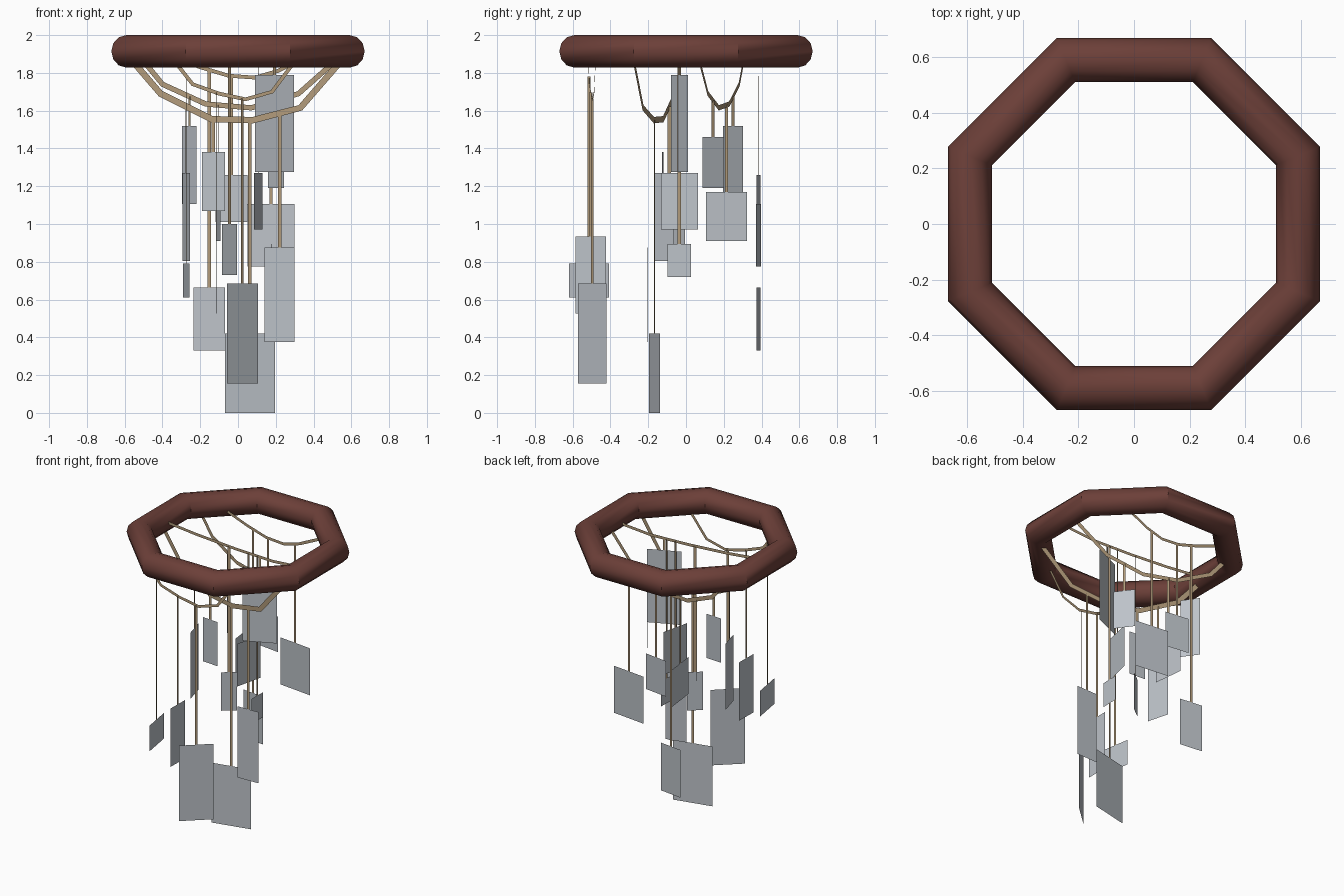
import bpy, math
from mathutils import Vector

if "Cube" in bpy.data.objects:
    bpy.data.objects.remove(bpy.data.objects["Cube"])


def material(name, rgb):
    m = bpy.data.materials.new(name)
    m.diffuse_color = (*rgb, 1)
    m.use_nodes = True
    m.node_tree.nodes["Principled BSDF"].inputs["Base Color"].default_value = m.diffuse_color
    return m


WOOD = material("red_brown_wood", (0.15, 0.05, 0.04))
CORD = material("tan_cord", (0.44, 0.325, 0.195))
GLASS = material("pale_grey_plate", (0.51, 0.545, 0.585))


def mesh_object(name, verts, faces, mat):
    me = bpy.data.meshes.new(name)
    me.from_pydata(verts, [], faces)
    me.materials.append(mat)
    ob = bpy.data.objects.new(name, me)
    bpy.context.collection.objects.link(ob)
    return ob


# Octagonal ring with a round section
verts, faces = [], []
N, M, R, r = 8, 12, 0.64, 0.086
for i in range(N):
    a = math.tau * (i + 0.5) / N
    for j in range(M):
        b = math.tau * j / M
        d = R + r * math.cos(b)
        verts.append((d * math.cos(a), d * math.sin(a), 1.914 + r * math.sin(b)))
        k, n = (i + 1) % N, (j + 1) % M
        faces.append((i * M + j, k * M + j, k * M + n, i * M + n))
ring = mesh_object("ring", verts, faces, WOOD)
bpy.context.view_layer.objects.active = ring
ring.select_set(True)
bpy.ops.object.shade_smooth_by_angle(angle=math.radians(35))
ring.select_set(False)

# Sagging cords: (y at x = 0, slope of y along x, half width, [(x, z), ...])
CORDS = {
    "front": (-0.497, 0.06, 0.010,
              [(-0.35, 1.88), (-0.24, 1.74), (-0.10, 1.69), (0.04, 1.66), (0.18, 1.70), (0.33, 1.90)]),
    "low": (-0.152, -0.228, 0.017,
            [(-0.59, 1.90), (-0.41, 1.69), (-0.14, 1.555), (0.08, 1.55), (0.33, 1.615), (0.56, 1.88)]),
    "middle": (-0.035, 0.0, 0.010,
               [(-0.59, 1.93), (-0.30, 1.90), (0.0, 1.88), (0.3, 1.87), (0.5, 1.885), (0.59, 1.92)]),
    "rear": (0.19, -0.23, 0.014,
             [(-0.53, 1.90), (-0.40, 1.74), (-0.17, 1.635), (0.07, 1.615), (0.32, 1.69), (0.58, 1.92)]),
    "back": (0.384, 0.0, 0.010,
             [(-0.44, 1.92), (-0.20, 1.83), (-0.05, 1.785), (0.09, 1.775), (0.21, 1.81), (0.44, 1.92)]),
}


def cord_y(key, x):
    y0, slope = CORDS[key][:2]
    return y0 + slope * x


def cord_z(key, x):
    pts = CORDS[key][3]
    for (x0, z0), (x1, z1) in zip(pts, pts[1:]):
        if x0 <= x <= x1:
            return z0 + (z1 - z0) * (x - x0) / (x1 - x0)


for key, (y0, slope, w, pts) in CORDS.items():
    verts = []
    for i, p in enumerate(pts):
        t = (Vector(pts[min(i + 1, len(pts) - 1)]) - Vector(pts[max(i - 1, 0)])).normalized()
        for s in (-w, w):
            x, z = p[0] - t.y * s, p[1] + t.x * s
            verts.append((x, y0 + slope * x, z))
    faces = [(2 * i, 2 * i + 2, 2 * i + 3, 2 * i + 1) for i in range(len(pts) - 1)]
    mesh_object(key + "_cord", verts, faces, CORD)


# Upright flat strip centred on (x, y), running along the direction (dx, dy)
def strip(name, x, y, dx, dy, z0, z1, mat):
    a, b = (x - dx, y - dy), (x + dx, y + dy)
    mesh_object(name, [(*a, z0), (*b, z0), (*b, z1), (*a, z1)], [(0, 1, 2, 3)], mat)


# Hanging plates: cord, centre x, extent in x, extent in y (signed), bottom, top
PLATES = [
    ("front", -0.273, 0.035, -0.21, 0.61, 0.79),
    ("front", -0.115, 0.003, 0.16, 0.525, 0.935),
    ("front", 0.023, 0.165, 0.15, 0.155, 0.685),
    ("low", -0.275, 0.04, -0.15, 0.805, 1.27),
    ("low", -0.13, 0.12, -0.008, 1.07, 1.38),
    ("low", 0.063, 0.265, 0.06, 0.0, 0.42),
    ("low", 0.22, 0.16, 0.004, 0.375, 0.875),
    ("middle", -0.045, 0.08, 0.06, 0.73, 1.0),
    ("middle", 0.107, 0.045, 0.195, 0.97, 1.27),
    ("middle", 0.175, 0.003, 0.125, 0.72, 0.895),
    ("middle", 0.193, 0.205, 0.09, 1.275, 1.79),
    ("rear", -0.258, 0.075, -0.105, 1.105, 1.52),
    ("rear", -0.105, 0.025, -0.215, 0.91, 1.17),
    ("rear", 0.202, 0.085, -0.115, 1.19, 1.46),
    ("back", -0.152, 0.165, -0.02, 0.33, 0.665),
    ("back", -0.035, 0.17, -0.022, 1.01, 1.26),
    ("back", 0.175, 0.25, -0.028, 0.775, 1.105),
]
for i, (key, x, ex, ey, z0, z1) in enumerate(PLATES, 1):
    y = cord_y(key, x)
    strip(f"plate_{i}", x, y, ex / 2, ey / 2, z0, z1, GLASS)
    d = Vector((ex, ey)).normalized() * 0.009
    strip(f"string_{i}", x, y, d.x, d.y, z1, cord_z(key, x), CORD)
